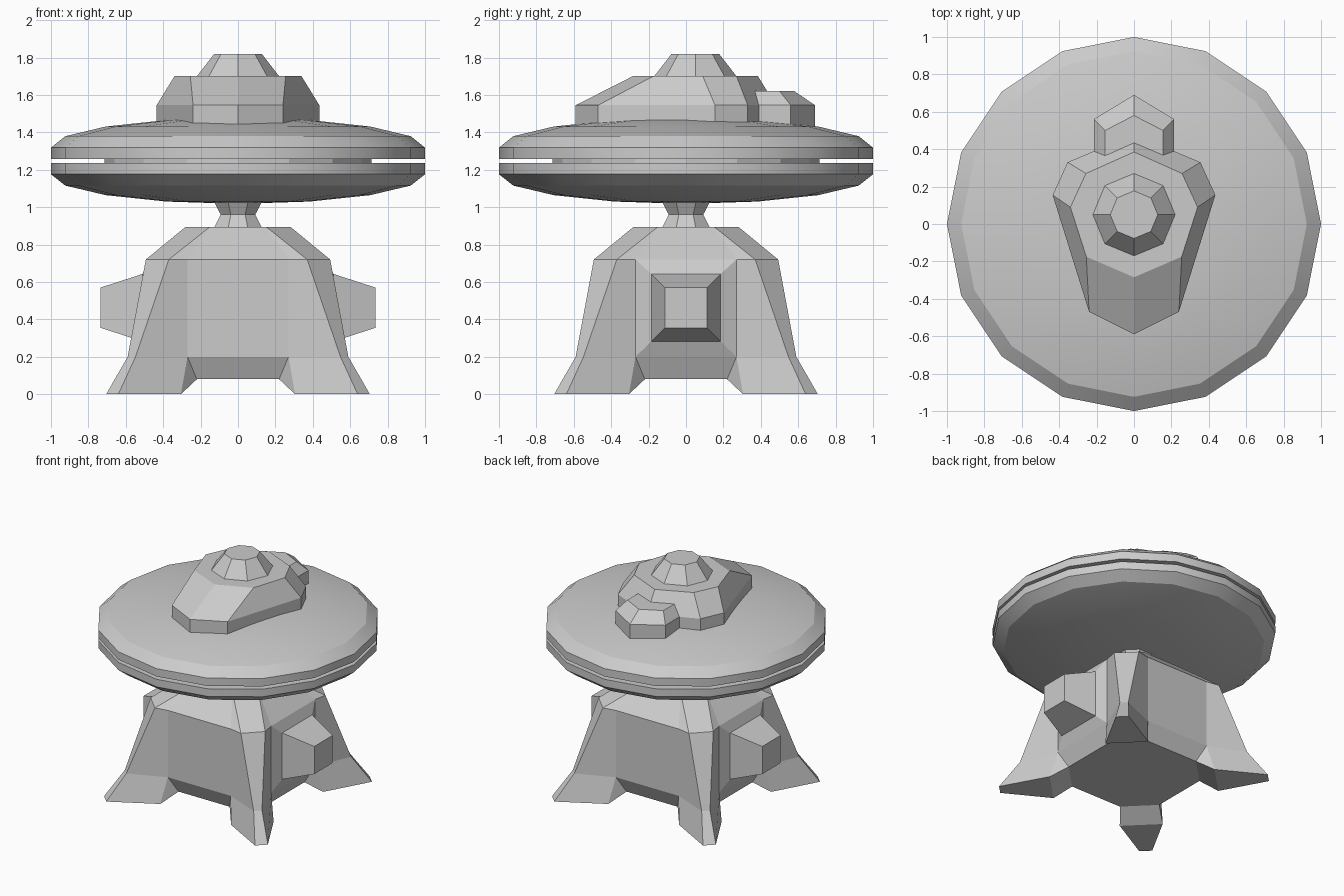
import bpy, bmesh, math

if "Cube" in bpy.data.objects:
    bpy.data.objects.remove(bpy.data.objects["Cube"])

grey = bpy.data.materials.new("light_grey")
grey.diffuse_color = (0.6, 0.6, 0.6, 1)
grey.use_nodes = True
grey.node_tree.nodes["Principled BSDF"].inputs["Base Color"].default_value = grey.diffuse_color


def make(name, bm, smooth=False):
    bmesh.ops.remove_doubles(bm, verts=bm.verts, dist=0.0005)
    bmesh.ops.recalc_face_normals(bm, faces=bm.faces)
    me = bpy.data.meshes.new(name)
    bm.to_mesh(me)
    bm.free()
    me.materials.append(grey)
    ob = bpy.data.objects.new(name, me)
    bpy.context.collection.objects.link(ob)
    if smooth:
        bpy.context.view_layer.objects.active = ob
        ob.select_set(True)
        bpy.ops.object.shade_smooth_by_angle(angle=math.radians(25))
        ob.select_set(False)
    return ob


def loft(name, rings, smooth=False):
    """Skin a stack of equal-length point rings and cap both ends."""
    bm = bmesh.new()
    loops = [[bm.verts.new(p) for p in r] for r in rings]
    n = len(loops[0])
    for lo, hi in zip(loops, loops[1:]):
        for i in range(n):
            j = (i + 1) % n
            bm.faces.new((lo[i], lo[j], hi[j], hi[i]))
    bm.faces.new(loops[0][::-1])
    bm.faces.new(loops[-1])
    return make(name, bm, smooth)


def circle(n, r, z, cy=0.0, turn=0.0):
    return [(r * math.cos(turn + 2 * math.pi * i / n),
             cy + r * math.sin(turn + 2 * math.pi * i / n), z) for i in range(n)]


def mirrored(half, z):
    """Outline from front centre, up the right side, to back centre."""
    left = [(-x, y) for x, y in half[::-1] if x > 0]
    return [(x, y, z) for x, y in half + left]


# Saucer: two squashed domes with rims, joined by a recessed disc
def dome(z_edge, z_rim, h):
    steps = [math.radians(22.5 * k) for k in range(4)] + [math.radians(89.5)]
    return [circle(16, 1, z_edge)] + [
        circle(16, math.cos(a), z_rim + h * math.sin(a)) for a in steps]


loft("saucer_top", dome(1.257, 1.318, 0.16), True)
loft("saucer_bottom", dome(1.235, 1.176, -0.158), True)
loft("saucer_core", [circle(16, 0.715, 1.22), circle(16, 0.715, 1.27)])

# Cabin on top of the saucer
cabin_low = [(0, -0.59), (0.24, -0.47), (0.435, 0.155), (0.355, 0.33), (0, 0.48)]
cabin_high = [(0, -0.285), (0.255, -0.175), (0.34, 0.09), (0.257, 0.27), (0, 0.385)]
loft("cabin", [mirrored(cabin_low, 1.42), mirrored(cabin_low, 1.545),
               mirrored(cabin_high, 1.70)])
loft("turret", [circle(8, 0.22, 1.69, 0.05), circle(8, 0.22, 1.70, 0.05),
                circle(8, 0.127, 1.82, 0.05)])

# Rear module behind the cabin
rear_low = [(0, 0.2), (0.215, 0.25), (0.215, 0.56), (0, 0.69)]
rear_high = [(0, 0.2), (0.155, 0.25), (0.155, 0.50), (0, 0.58)]
loft("rear_module", [mirrored(rear_low, 1.41), mirrored(rear_low, 1.545),
                     mirrored(rear_high, 1.62)])

# Pinched neck
t = math.pi / 8
loft("neck", [circle(8, 0.135, 0.88, 0, t), circle(8, 0.135, 0.895, 0, t),
              circle(8, 0.10, 0.96, 0, t), circle(8, 0.145, 1.04, 0, t)])

# Pedestal: roof, four walls, four splayed corner legs and the underside
bm = bmesh.new()
corners = []
for k in range(4):
    c, s = round(math.cos(k * math.pi / 2)), round(math.sin(k * math.pi / 2))

    def pts(ix, iy, ox, oy, z):
        quad = [(iy, ix), (oy, ox), (ox, oy), (ix, iy)]
        return [bm.verts.new((c * x - s * y, s * x + c * y, z)) for x, y in quad]

    corners.append(dict(
        top=pts(0.15, 0.28, 0.15, 0.28, 0.895),
        eave=pts(0.27, 0.475, 0.37, 0.493, 0.72),
        knee=pts(0.27, 0.475, 0.548, 0.59, 0.20),
        foot=pts(0.305, 0.52, 0.64, 0.705, 0.0),
        belly=pts(0.22, 0.417, 0.22, 0.417, 0.08)))

for k, q in enumerate(corners):
    nxt = corners[(k + 1) % 4]
    top, eave, knee, foot, belly = (q[n] for n in ("top", "eave", "knee", "foot", "belly"))
    bm.faces.new((eave[1], eave[2], top[2], top[1]))
    bm.faces.new((eave[0], eave[1], top[1]))
    bm.faces.new((eave[2], eave[3], top[2]))
    for lo, hi in ((knee, eave), (foot, knee)):
        for i in range(3):
            bm.faces.new((lo[i], lo[i + 1], hi[i + 1], hi[i]))
    bm.faces.new(foot[::-1])
    bm.faces.new((foot[0], foot[3], belly[3], belly[0]))
    bm.faces.new((knee[0], foot[0], belly[0]))
    bm.faces.new((knee[3], belly[3], foot[3]))
    for hi, lo in (("top", "eave"), ("eave", "knee"), ("knee", "belly")):
        a = 2 if hi == "top" else 3
        b = 1 if hi == "top" else 0
        bm.faces.new((q[lo][3], nxt[lo][0], nxt[hi][b], q[hi][a]))
bmesh.ops.remove_doubles(bm, verts=bm.verts, dist=0.0005)
bmesh.ops.holes_fill(bm, edges=[e for e in bm.edges if e.is_boundary], sides=0)
make("pedestal", bm)

# Side pods
def pod_ring(x, w, lo, hi):
    return [(x, -w, lo), (x, w, lo), (x, w, hi), (x, -w, hi)]


for side, label in ((1, "right"), (-1, "left")):
    loft(label + "_pod", [pod_ring(side * 0.46, 0.27, 0.20, 0.72),
                          pod_ring(side * 0.475, 0.27, 0.20, 0.72),
                          pod_ring(side * 0.51, 0.185, 0.282, 0.643),
                          pod_ring(side * 0.735, 0.112, 0.355, 0.57)])
